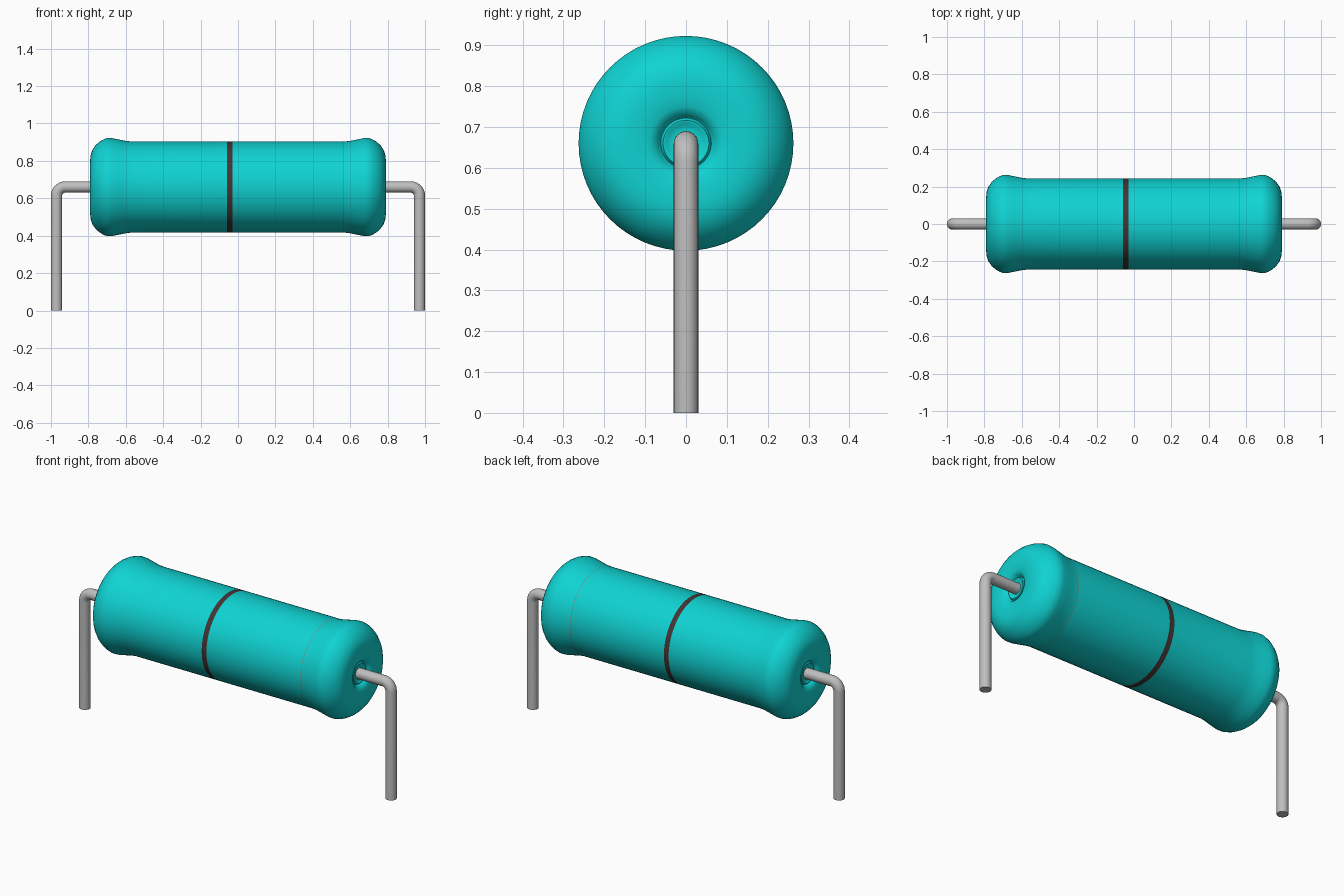
import bpy, math
from mathutils import Vector

AXIS_Z = 0.66      # height of the body axis
SIDES = 64

cube = bpy.data.objects.get("Cube")
if cube:
    bpy.data.objects.remove(cube)


def make_material(name, rgb, metallic=0.0):
    mat = bpy.data.materials.new(name)
    mat.use_nodes = True
    colour = (*rgb, 1.0)
    mat.diffuse_color = colour
    bsdf = mat.node_tree.nodes["Principled BSDF"]
    bsdf.inputs["Base Color"].default_value = colour
    bsdf.inputs["Roughness"].default_value = 0.5
    return mat


teal = make_material("teal_coating", (0.005, 0.65, 0.65))
brown = make_material("dark_brown_band", (0.055, 0.036, 0.034))
tan = make_material("faded_tan_line", (0.13, 0.30, 0.27))
metal = make_material("grey_metal", (0.52, 0.52, 0.52))


def add_mesh(name, verts, faces, mats):
    mesh = bpy.data.meshes.new(name)
    mesh.from_pydata(verts, [], faces)
    for m in mats:
        mesh.materials.append(m)
    obj = bpy.data.objects.new(name, mesh)
    bpy.context.collection.objects.link(obj)
    return obj


def smooth(obj, degrees):
    bpy.ops.object.select_all(action='DESELECT')
    obj.select_set(True)
    bpy.context.view_layer.objects.active = obj
    bpy.ops.object.shade_smooth_by_angle(angle=math.radians(degrees))


def rings_to_mesh(name, rings, mats):
    """Skin a list of equal closed rings, capping both ends."""
    n = len(rings[0])
    verts = [v for ring in rings for v in ring]
    faces = [(i * n + j, i * n + (j + 1) % n, (i + 1) * n + (j + 1) % n, (i + 1) * n + j)
             for i in range(len(rings) - 1) for j in range(n)]
    faces.append(tuple(reversed(range(n))))
    faces.append(tuple(range(len(verts) - n, len(verts))))
    return add_mesh(name, verts, faces, mats)


# Body: half profile (x, radius) from the lead hole out over the flared cap
cap = [(0.765, 0.03), (0.765, 0.045), (0.772, 0.052), (0.772, 0.056),
       (0.762, 0.062), (0.768, 0.068), (0.778, 0.073), (0.785, 0.09),
       (0.789, 0.115), (0.79, 0.15), (0.787, 0.175), (0.778, 0.2),
       (0.762, 0.223), (0.74, 0.243), (0.715, 0.257), (0.695, 0.263),
       (0.675, 0.262), (0.64, 0.255), (0.6, 0.247), (0.567, 0.243)]
BAND = (-0.06, -0.03)
LINE = (0.562, 0.566)
R = cap[-1][1]
profile = [(-x, r) for x, r in cap]
profile += [(x, R) for x in BAND + LINE]
profile += list(reversed(cap))


def body_ring(x, r):
    angles = [math.tau * k / SIDES for k in range(SIDES)]
    return [(x, r * math.cos(a), AXIS_Z + r * math.sin(a)) for a in angles]


body = rings_to_mesh("body", [body_ring(x, r) for x, r in profile], [teal, brown, tan])

# Painted rings
for face in body.data.polygons:
    x = face.center.x
    if BAND[0] < x < BAND[1]:
        face.material_index = 1
    elif LINE[0] < x < LINE[1]:
        face.material_index = 2
smooth(body, 50)


# Leads: round wire leaving the cap, bending down to the ground
WIRE, LEG_X, BEND = 0.03, 0.97, 0.045


def add_lead(name, side):
    path = [(0.74, AXIS_Z, 0.0)]
    for k in range(9):
        a = math.pi / 2 * k / 8
        path.append((LEG_X - BEND + BEND * math.sin(a),
                     AXIS_Z - BEND + BEND * math.cos(a), a))
    path.append((LEG_X, 0.0, math.pi / 2))
    rings = []
    for x, z, a in path:
        ring = []
        for k in range(24):
            t = math.tau * k / 24 * side
            out = WIRE * math.sin(t)
            ring.append(Vector((side * (x + out * math.sin(a)),
                                WIRE * math.cos(t), z + out * math.cos(a))))
        rings.append(ring)
    smooth(rings_to_mesh(name, rings, [metal]), 40)


add_lead("left_lead", 1)
add_lead("right_lead", -1)
